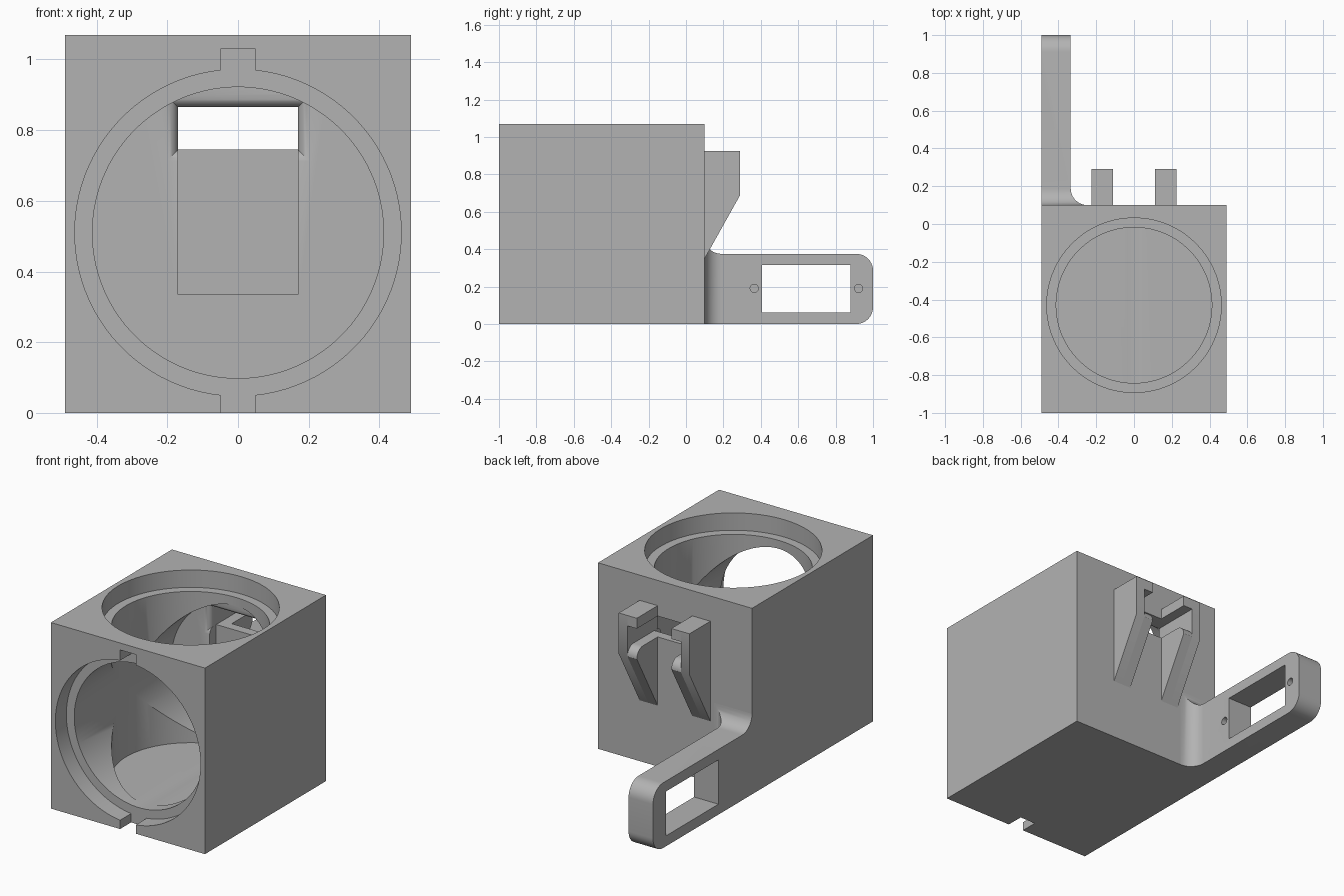
import bpy, bmesh, math
from mathutils import Vector, Matrix

if "Cube" in bpy.data.objects:
    bpy.data.objects.remove(bpy.data.objects["Cube"])

grey = bpy.data.materials.new("plain grey")
grey.use_nodes = True
GREY = (0.45, 0.45, 0.45, 1)
grey.diffuse_color = GREY
grey.node_tree.nodes["Principled BSDF"].inputs["Base Color"].default_value = GREY


def finish(name, bm):
    bmesh.ops.recalc_face_normals(bm, faces=bm.faces)
    me = bpy.data.meshes.new(name)
    bm.to_mesh(me)
    bm.free()
    me.materials.append(grey)
    ob = bpy.data.objects.new(name, me)
    bpy.context.collection.objects.link(ob)
    return ob


def loft(name, rings):
    """Closed solid through rings of equal point count."""
    bm = bmesh.new()
    vs = [[bm.verts.new(p) for p in ring] for ring in rings]
    n = len(vs[0])
    for a, b in zip(vs, vs[1:]):
        for i in range(n):
            j = (i + 1) % n
            bm.faces.new((a[i], a[j], b[j], b[i]))
    bm.faces.new(vs[0])
    bm.faces.new(vs[-1])
    return finish(name, bm)


def box(name, x, y, z):
    return loft(name, [[(a, y[0], z[0]), (a, y[1], z[0]), (a, y[1], z[1]), (a, y[0], z[1])] for a in x])


def prism_x(name, profile, x):
    return loft(name, [[(a, y, z) for y, z in profile] for a in x])


def cylinder(name, axis, centre, r, lo, hi, n=96):
    """Cylinder along axis x, y or z between lo and hi."""
    rings = []
    for h in (lo, hi):
        ring = []
        for i in range(n):
            t = 2 * math.pi * (i + 0.5) / n
            p = [centre[0] + r * math.cos(t), centre[1] + r * math.sin(t)]
            p.insert("xyz".index(axis), h)
            ring.append(p)
        rings.append(ring)
    return loft(name, rings)


def arc(cx, cy, r, a0, a1, n=10):
    return [(cx + r * math.cos(math.radians(a0 + (a1 - a0) * i / n)),
             cy + r * math.sin(math.radians(a0 + (a1 - a0) * i / n))) for i in range(n + 1)]


def combine(ob, tool, how="DIFFERENCE"):
    mod = ob.modifiers.new("combine", "BOOLEAN")
    mod.operation, mod.solver, mod.object = how, "EXACT", tool
    bpy.context.view_layer.objects.active = ob
    bpy.ops.object.modifier_apply(modifier=mod.name)
    bpy.data.objects.remove(tool)


def smooth(ob):
    bpy.ops.object.select_all(action="DESELECT")
    ob.select_set(True)
    bpy.context.view_layer.objects.active = ob
    bpy.ops.object.shade_smooth_by_angle(angle=math.radians(30))


BACK = 0.10       # rear face of the housing
INNER = -0.015    # inner face of the rear wall

# Housing with two crossing bores, counterbores and key slots
body = box("housing", (-0.49, 0.49), (-1, BACK), (0, 1.07))
combine(body, cylinder("bore", "y", (0, 0.51), 0.412, -1.1, INNER))
combine(body, cylinder("bore", "z", (0, -0.43), 0.412, 0.1, 1.2))
combine(body, cylinder("seat", "y", (0, 0.51), 0.462, -1.1, -0.9))
combine(body, cylinder("seat", "z", (0, -0.43), 0.462, 0.97, 1.2))
combine(body, box("key", (-0.05, 0.05), (-1.1, -0.9), (0.9, 1.03)))
combine(body, box("key", (-0.05, 0.05), (-1.1, -0.9), (-0.1, 0.15)))

# Rear window with a rounded inner mouth
R = 0.036
mouth = [(R, INNER - 0.001)]
mouth += [(R * (1 - math.sin(t)), INNER + R * (1 - math.cos(t)))
          for t in [math.pi / 2 * i / 8 for i in range(1, 9)]]
mouth += [(0, BACK + 0.1)]
rings = []
for o, y in mouth:
    w, lo, hi = 0.17 + o, 0.745 - o, 0.865 + o
    rings.append([(-w, y, lo), (w, y, lo), (w, y, hi), (-w, y, hi)])
combine(body, loft("window", rings))
combine(body, box("pocket", (-0.17, 0.17), (INNER - 0.01, 0.045), (0.335, 0.746)))
smooth(body)

# Rear guide clips: outer cheek, top hook and rounded lower arm
TIP = 0.29
for side, s in (("left", 1), ("right", -1)):
    cheek = [(BACK, 0.35), (TIP, 0.69), (TIP, 0.925), (BACK, 0.925)]
    arm = [(BACK, 0.35), (TIP, 0.69)] + arc(TIP - 0.055, 0.69, 0.055, 9, 90) + [(BACK, 0.745)]
    parts = [prism_x(side + "_clip_cheek", cheek, (s * 0.17, s * 0.225)),
             prism_x(side + "_clip_arm", arm, (s * 0.11, s * 0.17)),
             box(side + "_clip_hook", (s * 0.11, s * 0.17), (BACK, TIP), (0.865, 0.925))]
    for part in parts:
        smooth(part)

# Motor bracket: side outline crossed with plan outline, both filleted at the root
F, C = 0.088, 0.09
side_outline = [(BACK, 0)] + arc(1 - C, C, C, -90, 0) + arc(1 - C, 0.375 - C, C, 0, 90)
side_outline += arc(BACK + F, 0.375 + F, F, 270, 180)
plan = [(-0.49, BACK), (-0.49, 1.1), (-0.335, 1.1)] + arc(-0.335 + F, BACK + F, F, 180, 270)
bracket = prism_x("motor_bracket", side_outline, (-0.49, -0.2))
combine(bracket, loft("plan", [[(x, y, z) for x, y in plan] for z in (-0.1, 0.6)]), "INTERSECT")
combine(bracket, box("opening", (-0.6, -0.2), (0.405, 0.88), (0.06, 0.315)))
for y in (0.365, 0.923):
    combine(bracket, cylinder("screw", "x", (y, 0.19), 0.022, -0.45, -0.3, 24))
smooth(bracket)
